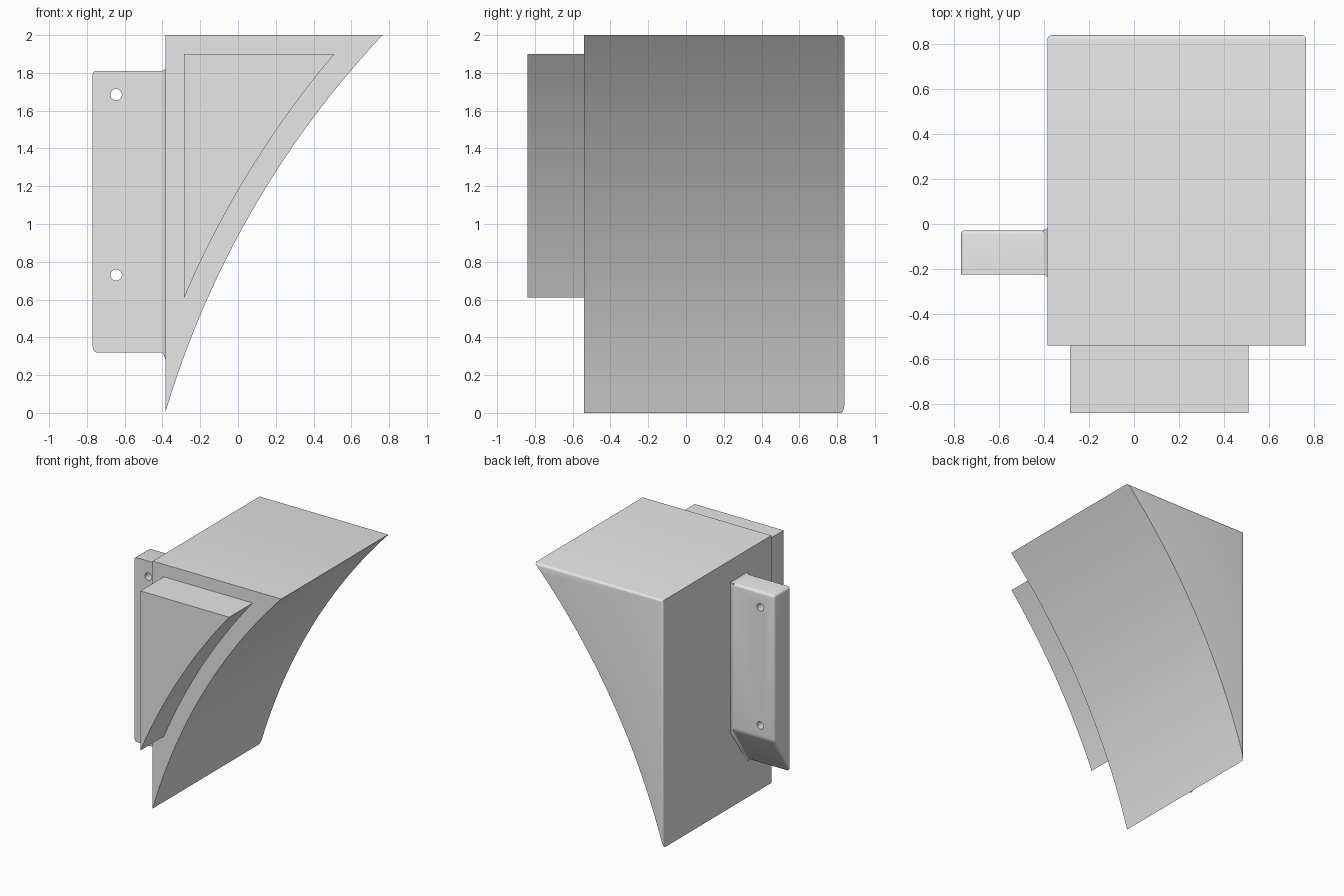
import bpy
import bmesh
import math
from mathutils import Vector

cube = bpy.data.objects.get("Cube")
if cube:
    bpy.data.objects.remove(cube, do_unlink=True)

grey = bpy.data.materials.new("plain grey")
grey.use_nodes = True
grey.diffuse_color = (0.8, 0.8, 0.8, 1)
grey.node_tree.nodes["Principled BSDF"].inputs["Base Color"].default_value = (0.8, 0.8, 0.8, 1)


def loft(name, rings, pick=None, width=0.02):
    """Skin a row of matching rings, cap both ends and round the picked edges."""
    bm = bmesh.new()
    loops = [[bm.verts.new(p) for p in ring] for ring in rings]
    n = len(loops[0])
    for a, b in zip(loops, loops[1:]):
        for i in range(n):
            j = (i + 1) % n
            bm.faces.new((a[i], a[j], b[j], b[i]))
    bm.faces.new(loops[0])
    bm.faces.new(loops[-1])
    bmesh.ops.recalc_face_normals(bm, faces=bm.faces)
    if pick:
        edges = [e for e in bm.edges if pick(*[v.co for v in e.verts])]
        bmesh.ops.bevel(bm, geom=edges, offset=width, segments=4, profile=0.5,
                        affect='EDGES', clamp_overlap=False)
    bmesh.ops.recalc_face_normals(bm, faces=bm.faces)
    mesh = bpy.data.meshes.new(name)
    bm.to_mesh(mesh)
    bm.free()
    mesh.materials.append(grey)
    obj = bpy.data.objects.new(name, mesh)
    bpy.context.collection.objects.link(obj)
    return obj


def activate(obj):
    bpy.ops.object.select_all(action='DESELECT')
    obj.select_set(True)
    bpy.context.view_layer.objects.active = obj


def smooth(obj):
    activate(obj)
    bpy.ops.object.shade_smooth_by_angle(angle=math.radians(30))


# Both wedges share the centre of their concave arc
CENTRE = Vector((4.40, -1.42))


def wedge(left, bottom, right, top, y0, y1, steps=24):
    start = Vector((left, bottom)) - CENTRE
    end = Vector((right, top)) - CENTRE
    a0, a1 = (math.atan2(v.y, v.x) for v in (start, end))
    points = [Vector((left, top))]
    for i in range(steps + 1):
        t = i / steps
        a = a0 + (a1 - a0) * t
        r = start.length + (end.length - start.length) * t
        points.append(CENTRE + r * Vector((math.cos(a), math.sin(a))))
    return [[(p.x, y, p.y) for p in points] for y in (y0, y1)]


def near(a, b, axis, value):
    return abs(a[axis] - value) < 1e-4 and abs(b[axis] - value) < 1e-4


# Main body, with its rear top and rear side edges rounded
LEFT, BACK, TOP = -0.385, 0.84, 2.0
body = loft("body", wedge(LEFT, 0, 0.765, TOP, -0.54, BACK),
            lambda a, b: near(a, b, 1, BACK) and (near(a, b, 2, TOP) or near(a, b, 0, LEFT)))

# Smaller raised wedge on the front
front_block = loft("front_block", wedge(-0.285, 0.61, 0.51, 1.9, -0.84, -0.53))


# Side bracket with a sloping underside
def section(x, grow=0.0):
    y0, y1 = -0.225 - grow, -0.028 + grow
    return [(x, y0, 0.32 - 3 * grow), (x, y0, 1.81 + grow),
            (x, y1, 1.81 + grow), (x, y1, 0.63 - 2 * grow)]


bracket = loft("bracket", [section(-0.77), section(-0.37)],
               lambda a, b: not near(a, b, 1, -0.225) and not near(a, b, 0, -0.37))

# Flared join between bracket and body
bracket_fillet = loft("bracket_fillet", [section(-0.405), section(-0.393, 0.004),
                                         section(-0.387, 0.01), section(-0.38, 0.017)])

# Screw holes through the bracket
for z in (0.73, 1.685):
    bpy.ops.mesh.primitive_cylinder_add(vertices=32, radius=0.03, depth=0.6,
                                        location=(-0.645, -0.13, z),
                                        rotation=(math.pi / 2, 0, 0))
    cutter = bpy.context.object
    cutter.name = "hole_cutter"
    cutter.hide_render = True
    activate(bracket)
    hole = bracket.modifiers.new("screw hole", 'BOOLEAN')
    hole.operation = 'DIFFERENCE'
    hole.solver = 'EXACT'
    hole.object = cutter
    bpy.ops.object.modifier_apply(modifier=hole.name)
    bpy.data.objects.remove(cutter, do_unlink=True)

for part in (body, front_block, bracket, bracket_fillet):
    smooth(part)
